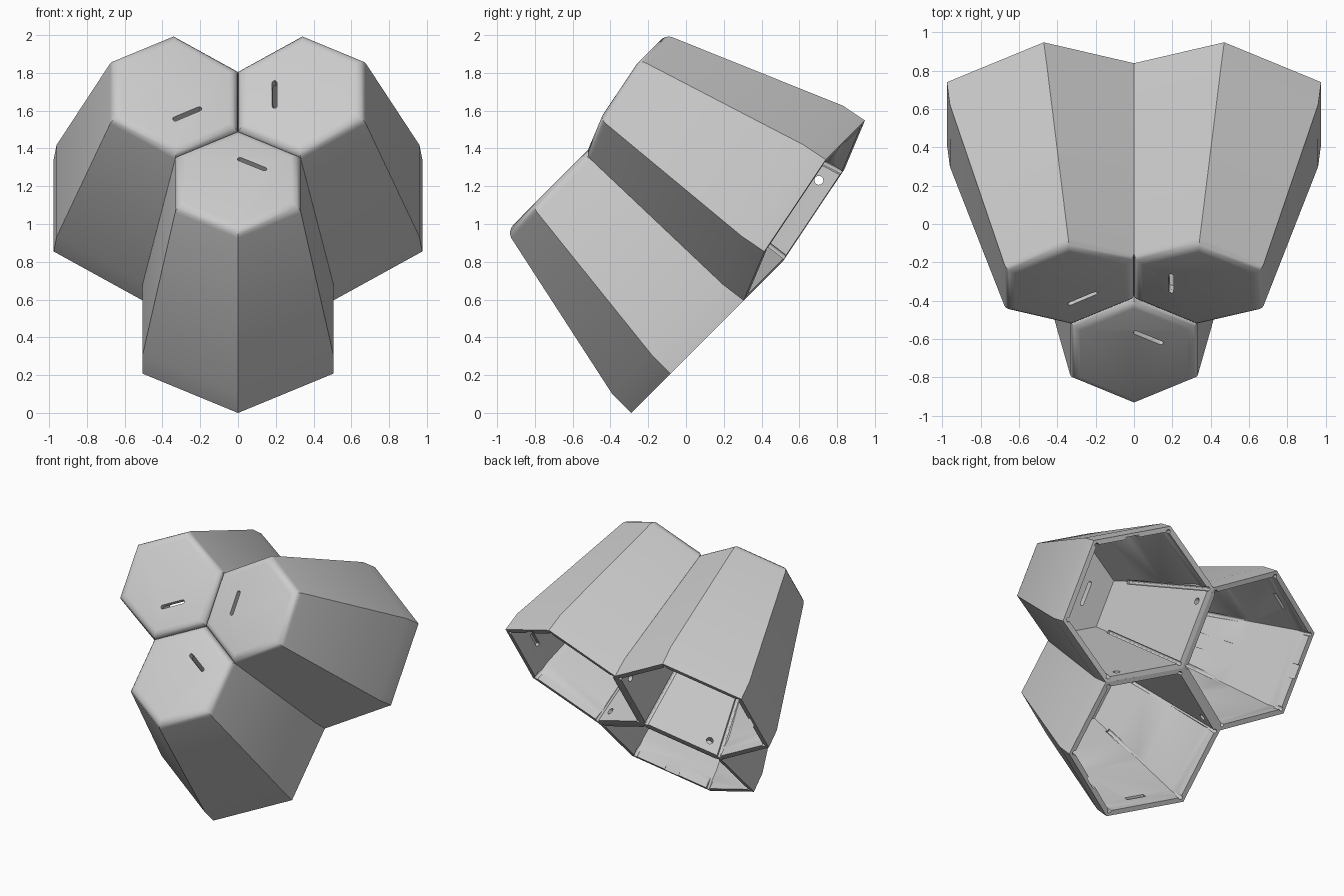
import bpy, bmesh, math
from mathutils import Matrix, Vector

cube = bpy.data.objects.get("Cube")
if cube:
    bpy.data.objects.remove(cube, do_unlink=True)

# One plain grey material
grey = bpy.data.materials.new("light grey plastic")
grey.use_nodes = True
colour = (0.6, 0.6, 0.6, 1)
grey.diffuse_color = colour
grey.node_tree.nodes["Principled BSDF"].inputs["Base Color"].default_value = colour

# Cluster frame: local z is the threefold axis shared by the cells
axis = Vector((0, -0.793, 0.609)).normalized()
right = Vector((1, 0, 0))
up = axis.cross(right)
frame = Matrix((right, up, axis)).transposed().to_4x4()
frame.translation = (0, 0.397, 0.893)

TILT = 0.131      # slope of a cell's rim and cap against the cluster axis
WALL = 0.036


def ring(half, d_low, d_side, d_hub, base):
    """Hexagon from hub corner round to hub corner; half is its half width."""
    outline = [(0, 0), (half, d_hub), (half, d_side), (0, d_low),
               (-half, d_side), (-half, d_hub)]
    return [Vector((x, -d, base + TILT * d)) for x, d in outline]


def inset(points, half, drop=0.0):
    centre = sum(points, Vector()) / len(points)
    return [centre + (p - centre) * (1 - WALL / half) - Vector((0, 0, drop)) for p in points]


rim = ring(0.505, 1.127, 0.835, 0.2916, -0.147)
band = [p + Vector((0, 0.018 if i in (2, 3, 4) else 0, 0.14)) for i, p in enumerate(rim)]
cap = ring(0.325, 0.765, 0.578, 0.188, 1.009)
inner = [inset(rim, 0.505), inset(band, 0.505), inset(cap, 0.325, 0.05)]


def make_object(name, bm):
    bmesh.ops.recalc_face_normals(bm, faces=bm.faces)
    mesh = bpy.data.meshes.new(name)
    bm.to_mesh(mesh)
    bm.free()
    mesh.materials.append(grey)
    obj = bpy.data.objects.new(name, mesh)
    bpy.context.collection.objects.link(obj)
    return obj


def cell_shell():
    """Hollow tapered hexagon, open at the rim, with a rounded cap."""
    bm = bmesh.new()
    loops = [inner[2], inner[1], inner[0], rim, band, cap]
    loops = [[bm.verts.new(p) for p in loop] for loop in loops]
    for a, b in zip(loops, loops[1:]):
        for i in range(6):
            j = (i + 1) % 6
            bm.faces.new((a[i], a[j], b[j], b[i]))
    bm.faces.new(loops[0])
    top = bm.faces.new(loops[-1])
    bmesh.ops.recalc_face_normals(bm, faces=bm.faces)
    bmesh.ops.bevel(bm, geom=list(top.edges), offset=0.045, segments=4,
                    profile=0.5, affect='EDGES')
    return make_object("cell_shell", bm)


def box(bm, centre, along, side, size):
    """Box with its length along one vector and its width beside it."""
    x = along.normalized()
    z = x.cross(side).normalized()
    m = Matrix((x, z.cross(x), z)).transposed().to_4x4()
    m.translation = centre
    bmesh.ops.create_cube(bm, size=1, matrix=m @ Matrix.Diagonal((*size, 1)))


def rod(bm, a, b, radius):
    m = (b - a).to_track_quat('Z', 'Y').to_matrix().to_4x4()
    m.translation = (a + b) / 2
    bmesh.ops.create_cone(bm, cap_ends=True, segments=12, radius1=radius,
                          radius2=radius, depth=(b - a).length, matrix=m)


def cutter_mesh():
    bm = bmesh.new()
    # Slot with round ends through the cap
    centre = Vector((0.075, -0.27, 1.02))
    angle, reach, width = math.radians(-30), 0.075, 0.013
    normal = Vector((0, TILT, 1)).normalized()
    outline = []
    for end in (0, 1):
        for k in range(7):
            a = math.pi * (end + k / 6) - math.pi / 2
            p = Vector((math.cos(a) * width + (reach if end == 0 else -reach),
                        math.sin(a) * width, 0))
            outline.append(centre + Matrix.Rotation(angle, 3, 'Z') @ p)
    low = [bm.verts.new(p - normal * 0.12) for p in outline]
    high = [bm.verts.new(p + normal * 0.12) for p in outline]
    bm.faces.new(low)
    bm.faces.new(high)
    for i in range(len(low)):
        j = (i + 1) % len(low)
        bm.faces.new((low[i], low[j], high[j], high[i]))
    # Relief grooves down the inside corners
    for a, b in zip(inner[0], inner[2]):
        step = (b - a).normalized()
        rod(bm, a - step * 0.05, a + step * 0.95, 0.015)
    # Lengthwise channel in one outer wall
    start, end = (inner[0][2] + inner[0][3]) / 2, (inner[2][2] + inner[2][3]) / 2
    box(bm, (start + end) / 2 - (end - start) * 0.1, end - start,
        inner[0][3] - inner[0][2], (1.05, 0.1, 0.03))
    # Pocket in the other outer wall
    p, q = inner[1][3], inner[1][4]
    box(bm, (p + q) / 2, q - p, Vector((0, 0, 1)), (0.14, 0.03, 0.04))
    # Wire holes through the shared walls
    for i in (1, 5):
        p = rim[i].lerp(rim[0], 0.22) + Vector((0, 0, 0.08))
        across = Vector((rim[i].y, -rim[i].x, 0)).normalized() * 0.07
        rod(bm, p - across, p + across, 0.024)
    return make_object("cell_cutter", bm)


# Cut the details once, then turn copies about the shared axis
cell = cell_shell()
cutter = cutter_mesh()
cutter.hide_render = True
cut = cell.modifiers.new("details", 'BOOLEAN')
cut.operation = 'DIFFERENCE'
cut.solver = 'EXACT'
cut.use_self = True
cut.object = cutter
bpy.context.view_layer.update()
bpy.ops.object.select_all(action='DESELECT')
cell.select_set(True)
bpy.context.view_layer.objects.active = cell
bpy.ops.object.modifier_apply(modifier=cut.name)
bpy.ops.object.shade_smooth_by_angle(angle=math.radians(30))
bpy.data.objects.remove(cutter, do_unlink=True)

cell.name = "lower_cell"
for name, turn in (("lower_cell", 0), ("left_cell", 120), ("right_cell", -120)):
    obj = cell if turn == 0 else bpy.data.objects.new(name, cell.data)
    if turn:
        bpy.context.collection.objects.link(obj)
    obj.matrix_world = frame @ Matrix.Rotation(math.radians(turn), 4, 'Z')
